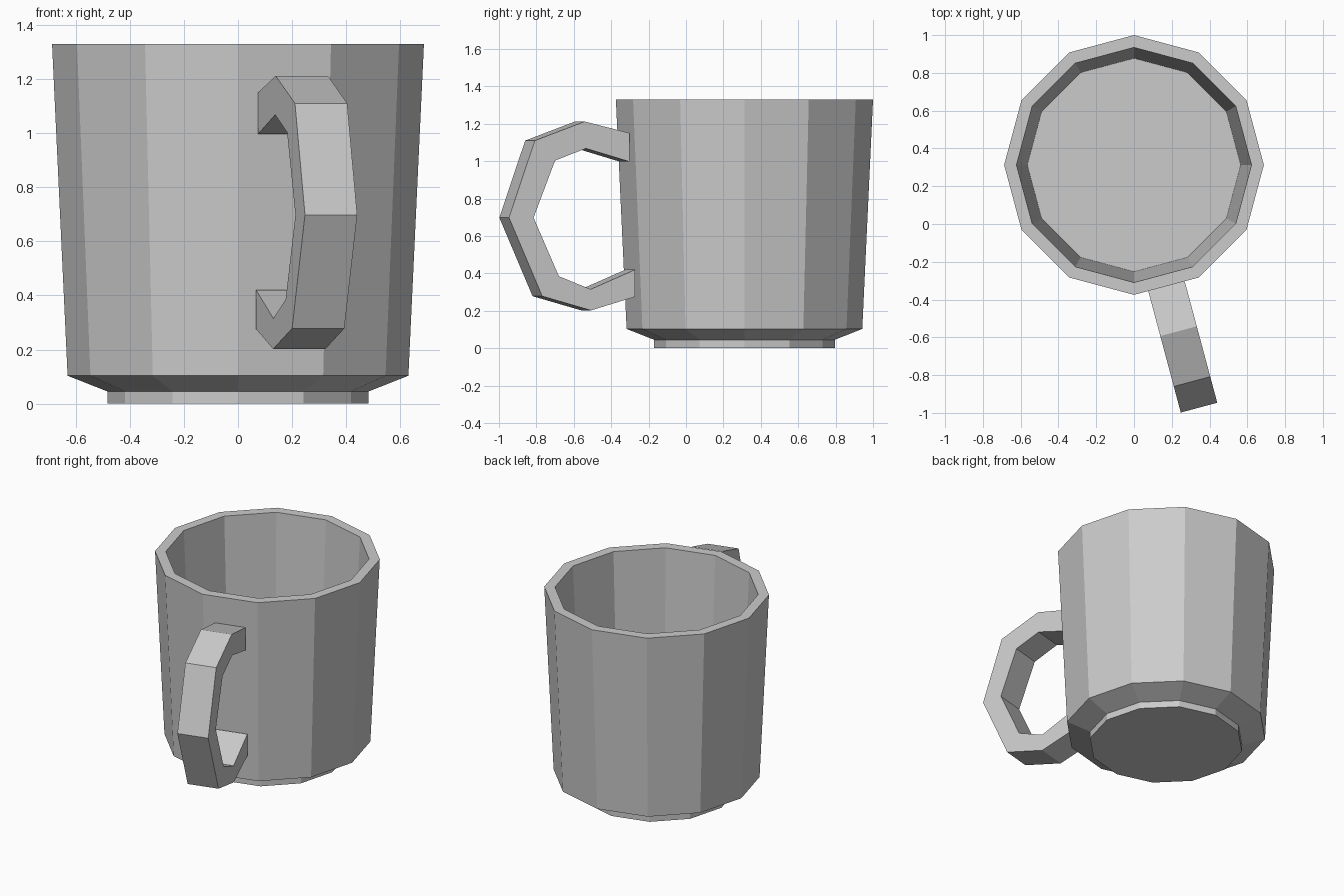
import bpy
from math import sin, cos, pi, radians
from mathutils import Vector

if "Cube" in bpy.data.objects:
    bpy.data.objects.remove(bpy.data.objects["Cube"])

SIDES = 12
CENTRE = Vector((0, 0.3125, 0))


def add_mesh(name, verts, faces):
    mesh = bpy.data.meshes.new(name)
    mesh.from_pydata(verts, [], faces)
    mesh.update()
    obj = bpy.data.objects.new(name, mesh)
    bpy.context.collection.objects.link(obj)
    return obj


# Cup body: one profile (radius, height) from foot, over the rim, to inner floor
profile = [(0.483, 0), (0.483, 0.045), (0.63, 0.103), (0.6875, 1.33),
           (0.622, 1.33), (0.565, 0.11)]
verts = [CENTRE + Vector((r * sin(2 * pi * i / SIDES), -r * cos(2 * pi * i / SIDES), z))
         for r, z in profile for i in range(SIDES)]
faces = [(k * SIDES + i, k * SIDES + (i + 1) % SIDES,
          (k + 1) * SIDES + (i + 1) % SIDES, (k + 1) * SIDES + i)
         for k in range(len(profile) - 1) for i in range(SIDES)]
last = (len(profile) - 1) * SIDES
faces.append(tuple(reversed(range(SIDES))))       # underside
faces.append(tuple(range(last, last + SIDES)))    # inner floor
add_mesh("cup_body", verts, faces)

# Handle: outer and inner outlines (distance from cup axis, height), top to bottom
outer = [(0.662, 1.15), (0.911, 1.212), (1.187, 1.11), (1.33, 0.698),
         (1.146, 0.278), (0.876, 0.202), (0.632, 0.275)]
inner = [(0.662, 0.997), (0.904, 1.068), (1.075, 1.003), (1.194, 0.698),
         (1.054, 0.385), (0.878, 0.315), (0.632, 0.42)]
angle = radians(15)
out = Vector((sin(angle), -cos(angle), 0))
side = Vector((cos(angle), sin(angle), 0)) * 0.1

# Four corners per section: outer left, outer right, inner right, inner left
verts = []
for (do, zo), (di, zi) in zip(outer, inner):
    po = CENTRE + out * do + Vector((0, 0, zo))
    pi_ = CENTRE + out * di + Vector((0, 0, zi))
    verts += [po - side, po + side, pi_ + side, pi_ - side]
faces = [(4 * k + j, 4 * k + 4 + j, 4 * k + 4 + (j + 1) % 4, 4 * k + (j + 1) % 4)
         for k in range(len(outer) - 1) for j in range(4)]
end = len(verts) - 4
faces += [(0, 1, 2, 3), (end + 3, end + 2, end + 1, end)]
add_mesh("handle", verts, faces)
